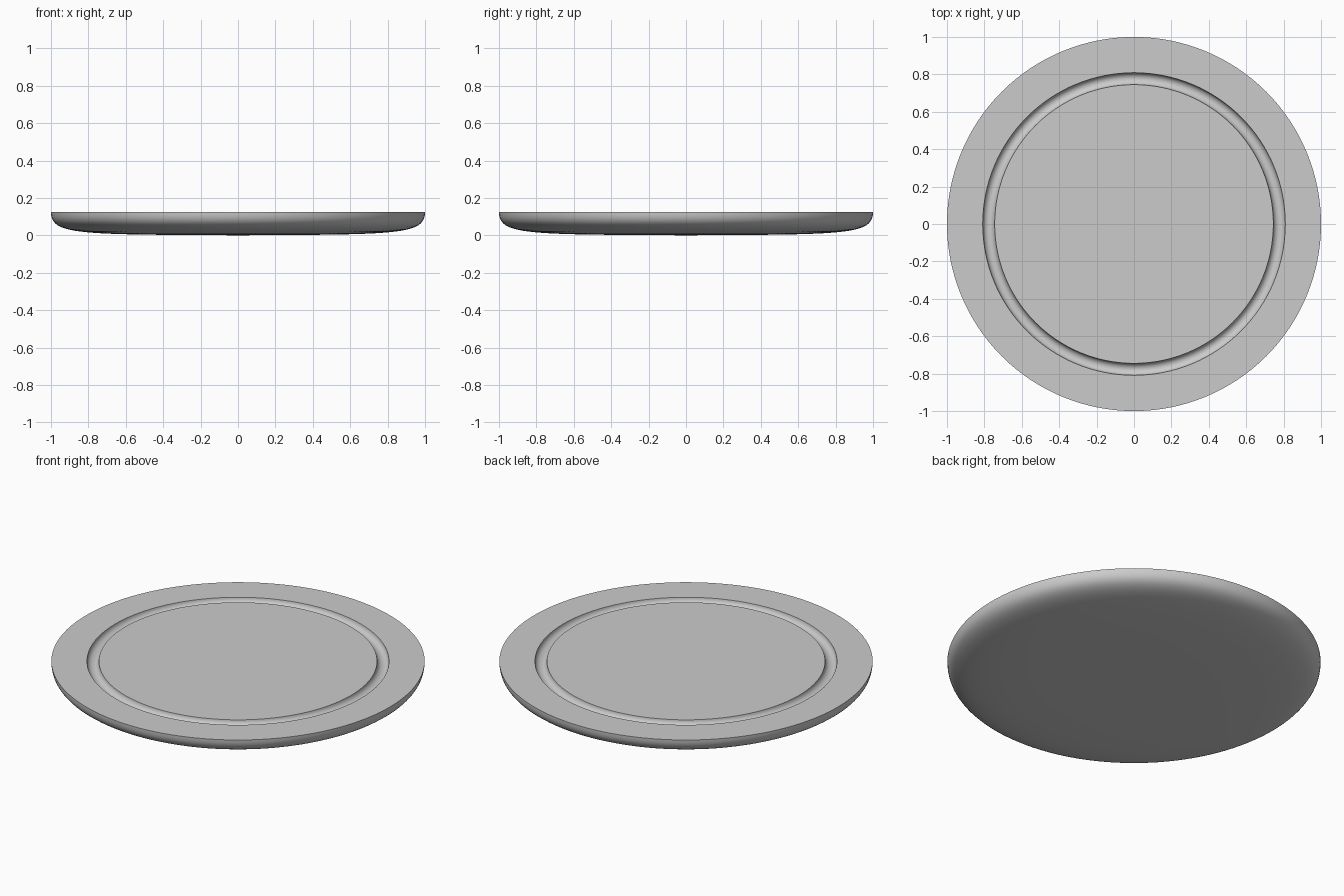
import bpy, bmesh, math

if "Cube" in bpy.data.objects:
    bpy.data.objects.remove(bpy.data.objects["Cube"])

SIDES = 128
H = 0.125

def bezier(p, n):
    pts = []
    for i in range(n + 1):
        t = i / n
        w = ((1-t)**3, 3*t*(1-t)**2, 3*t*t*(1-t), t**3)
        pts.append(tuple(sum(a * q[k] for a, q in zip(w, p)) for k in (0, 1)))
    return pts

def lathe(name, profile):
    bm = bmesh.new()
    verts = [bm.verts.new((r, 0, z)) for r, z in profile]
    edges = [bm.edges.new(e) for e in zip(verts, verts[1:])]
    bmesh.ops.spin(bm, geom=verts + edges, cent=(0, 0, 0), axis=(0, 0, 1),
                   angle=2 * math.pi, steps=SIDES, use_merge=False)
    bmesh.ops.remove_doubles(bm, verts=bm.verts, dist=1e-5)
    bmesh.ops.recalc_face_normals(bm, faces=bm.faces)
    mesh = bpy.data.meshes.new(name)
    bm.to_mesh(mesh)
    bm.free()
    ob = bpy.data.objects.new(name, mesh)
    bpy.context.collection.objects.link(ob)
    bpy.context.view_layer.objects.active = ob
    ob.select_set(True)
    bpy.ops.object.shade_smooth_by_angle(angle=math.radians(35))
    return ob

# gently bulging underside curling up to the rim
profile = bezier([(0, 0), (0.85, 0.005), (1, 0), (1, H)], 24)

# round-bottomed groove in the flat top
mid, rad = 0.777, 0.032
for i in range(13):
    a = math.pi * i / 12
    profile.append((mid + rad * math.cos(a), H - rad * math.sin(a)))
profile.append((0, H))

lathe("serving_plate", profile)
